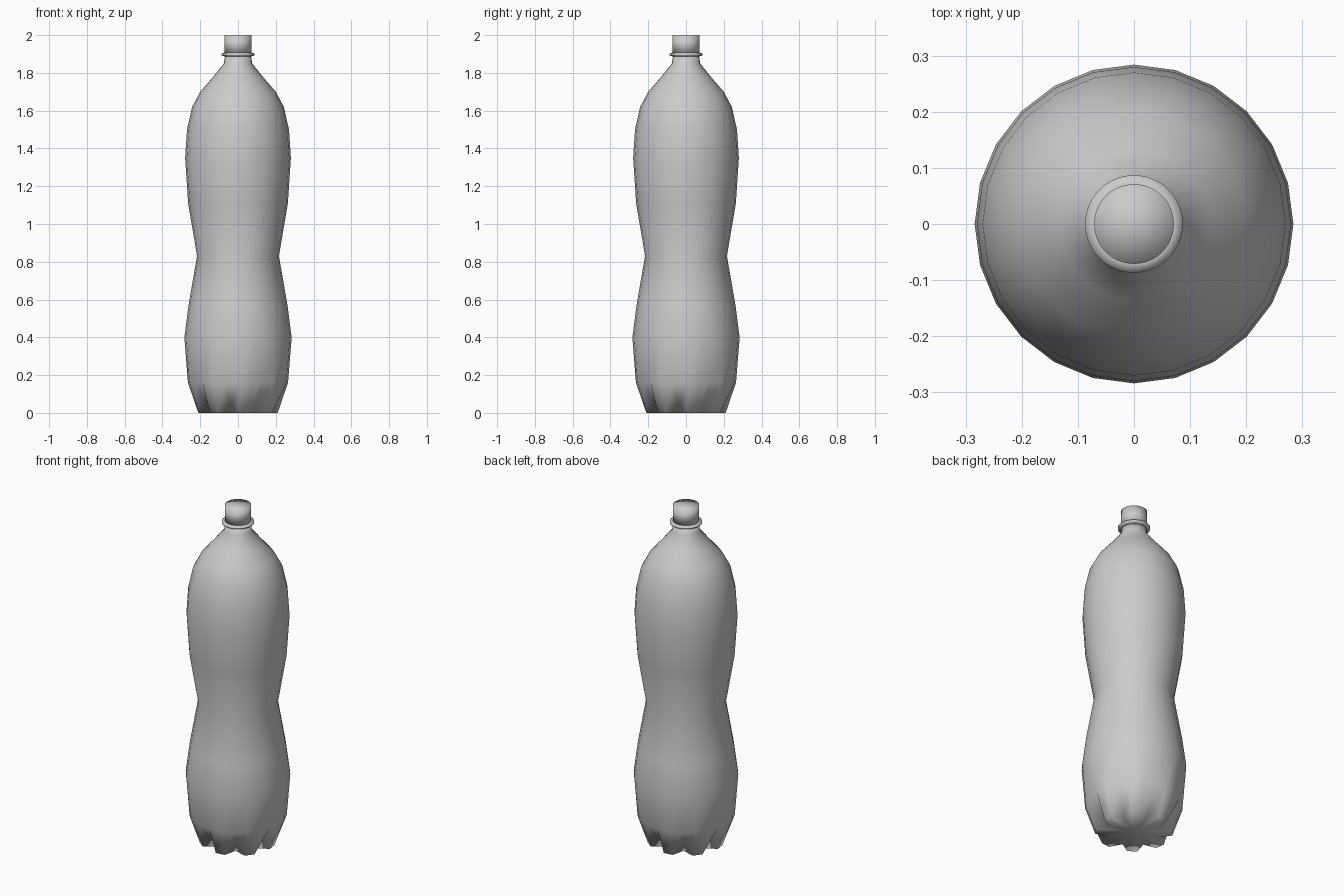
import bpy
import bmesh
from math import cos, sin, radians, tau

cube = bpy.data.objects.get("Cube")
if cube:
    bpy.data.objects.remove(cube, do_unlink=True)

# One plain grey plastic
grey = bpy.data.materials.new("grey_plastic")
grey.use_nodes = True
colour = (0.6, 0.6, 0.6, 1)
grey.diffuse_color = colour
grey.node_tree.nodes["Principled BSDF"].inputs["Base Color"].default_value = colour


def lathe(name, profile, sides, radius_rule=None):
    """Spin a (radius, height) profile into a closed, smooth solid."""
    bm = bmesh.new()
    rings = []
    for level, (r, z) in enumerate(profile):
        ring = []
        for i in range(sides):
            rr = radius_rule(level, i, r) if radius_rule else r
            a = tau * i / sides
            ring.append(bm.verts.new((rr * cos(a), rr * sin(a), z)))
        rings.append(ring)
    for low, high in zip(rings, rings[1:]):
        for i in range(sides):
            j = (i + 1) % sides
            bm.faces.new((low[i], low[j], high[j], high[i]))
    # Close both ends with fans
    for ring, z in ((rings[0], profile[0][1]), (rings[-1], profile[-1][1])):
        hub = bm.verts.new((0, 0, z))
        for i in range(sides):
            bm.faces.new((hub, ring[i], ring[(i + 1) % sides]))
    bmesh.ops.recalc_face_normals(bm, faces=bm.faces)
    for face in bm.faces:
        face.smooth = True
    mesh = bpy.data.meshes.new(name)
    bm.to_mesh(mesh)
    bm.free()
    mesh.materials.append(grey)
    obj = bpy.data.objects.new(name, mesh)
    bpy.context.collection.objects.link(obj)
    return obj


# Body: every third side pinches in at the bottom, leaving eight feet
def feet(level, i, r):
    return 0.145 if level == 0 and i % 3 == 2 else r


lathe("bottle_body", [
    (0.21, 0), (0.265, 0.16), (0.284, 0.4), (0.262, 0.57), (0.217, 0.83),
    (0.264, 1.11), (0.28, 1.35), (0.27, 1.5), (0.243, 1.62), (0.2, 1.7),
    (0.135, 1.775), (0.075, 1.85), (0.069, 1.89)], 24, feet)

# Neck flange and screw cap
lathe("neck_ring", [(0.07, 1.886), (0.087, 1.893), (0.087, 1.902), (0.072, 1.907)], 48)
lathe("cap", [(0.071, 1.9), (0.071, 2.0)], 48)
